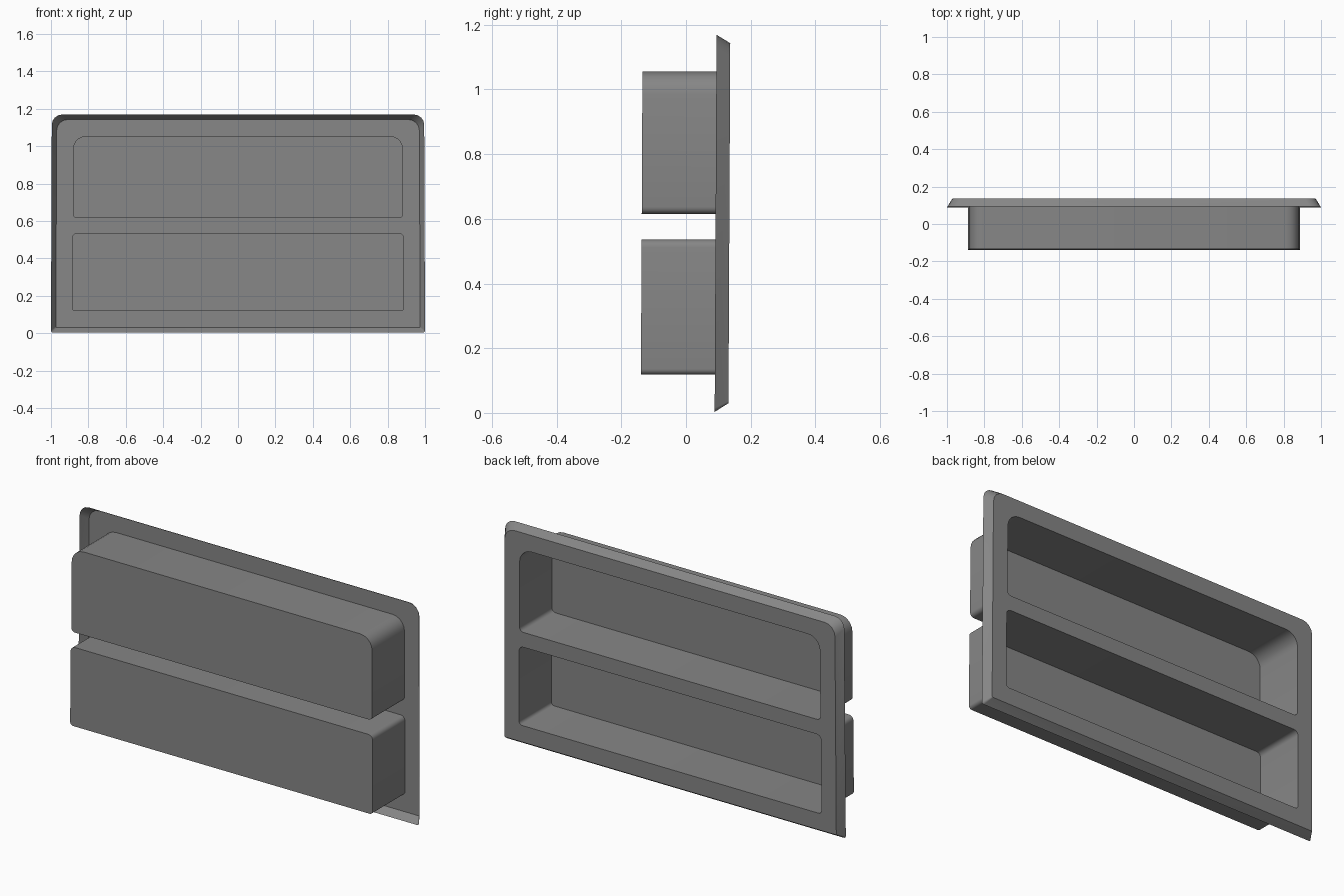
import bpy, bmesh, math

if "Cube" in bpy.data.objects:
    bpy.data.objects.remove(bpy.data.objects["Cube"])

grey = bpy.data.materials.new("mid grey plastic")
grey.use_nodes = True
COLOR = (0.24, 0.24, 0.24, 1)
grey.diffuse_color = COLOR
grey.node_tree.nodes["Principled BSDF"].inputs["Base Color"].default_value = COLOR

BACK, RIM, FRONT = 0.134, 0.0915, -0.137   # depth of sheet, flange edge, bin fronts


def outline(half_w, z0, z1, r_top, r_bottom, seg):
    """Rounded rectangle in x and z, counter-clockwise from the front."""
    pts = []
    for cx, cz, r, start in ((half_w, z0, r_bottom, -90), (half_w, z1, r_top, 0),
                             (-half_w, z1, r_top, 90), (-half_w, z0, r_bottom, 180)):
        ox = cx - math.copysign(r, cx)
        oz = z0 + r if cz == z0 else z1 - r
        for i in range(seg + 1):
            a = math.radians(start + 90 * i / seg)
            pts.append((ox + r * math.cos(a), oz + r * math.sin(a)))
    return pts


def ring(bm, pts, y):
    """Loop of vertices, leaning back and narrowing very slightly with height."""
    return [bm.verts.new((x * (1 - 0.004 * z), y + 0.005 * (z - 0.58), z)) for x, z in pts]


def bridge(bm, a, b):
    n = len(a)
    for i in range(n):
        j = (i + 1) % n
        bm.faces.new((a[i], a[j], b[j], b[i]))


def finish(bm, name):
    mesh = bpy.data.meshes.new(name)
    bm.to_mesh(mesh)
    bm.free()
    mesh.materials.append(grey)
    obj = bpy.data.objects.new(name, mesh)
    bpy.context.collection.objects.link(obj)
    bpy.ops.object.select_all(action='DESELECT')
    obj.select_set(True)
    bpy.context.view_layer.objects.active = obj
    bpy.ops.object.shade_smooth_by_angle(angle=math.radians(25))


bins = {
    "upper_bin": outline(0.885, 0.615, 1.055, 0.07, 0.022, 5),
    "lower_bin": outline(0.888, 0.118, 0.536, 0.025, 0.018, 5),
}

# Liner sheet with two openings
bm = bmesh.new()
face_edge = ring(bm, outline(0.974, 0.03, 1.143, 0.06, 0.006, 4), BACK)
loops = [face_edge] + [ring(bm, pts, BACK) for pts in bins.values()]
edges = [bm.edges.new((l[i], l[(i + 1) % len(l)])) for l in loops for i in range(len(l))]
bmesh.ops.triangle_fill(bm, use_beauty=True, use_dissolve=False, edges=edges, normal=(0, 1, 0))

# Flared flange around the sheet
rim = ring(bm, outline(1.0, 0.003, 1.169, 0.055, 0.012, 4), RIM)
bridge(bm, rim, face_edge)
bmesh.ops.recalc_face_normals(bm, faces=bm.faces)
if sum(f.normal.y * f.calc_area() for f in bm.faces) < 0:
    bmesh.ops.reverse_faces(bm, faces=bm.faces)
finish(bm, "liner_panel")

# Hollow bins, open at the back
for name, pts in bins.items():
    bm = bmesh.new()
    mouth, floor = ring(bm, pts, BACK), ring(bm, pts, FRONT)
    bridge(bm, mouth, floor)
    bm.faces.new(floor)
    bmesh.ops.recalc_face_normals(bm, faces=bm.faces)
    finish(bm, name)
